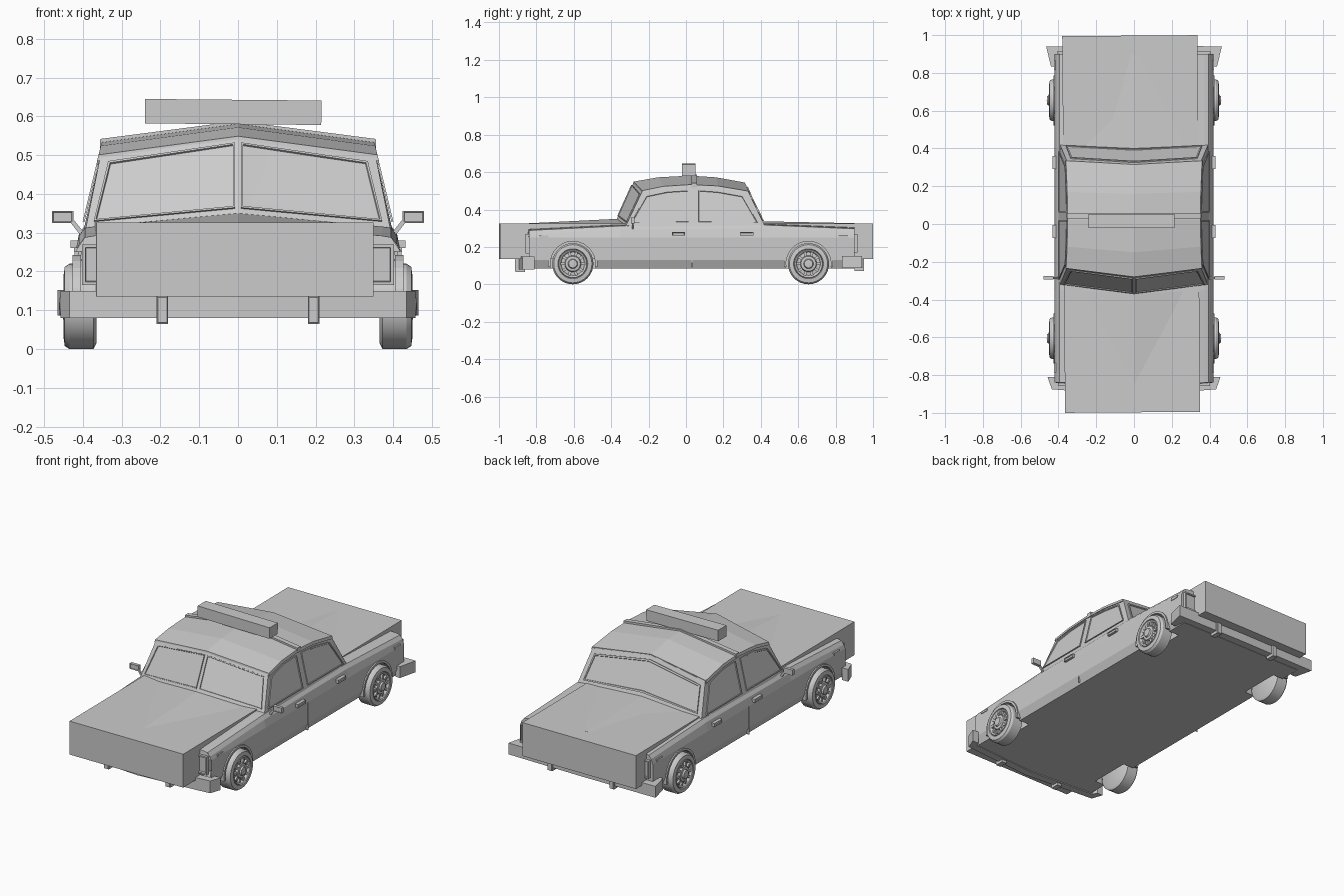
import bpy, bmesh, math
from mathutils import Vector, Matrix

if "Cube" in bpy.data.objects:
    bpy.data.objects.remove(bpy.data.objects["Cube"])


def finish(name, bm):
    bmesh.ops.remove_doubles(bm, verts=bm.verts, dist=1e-5)
    bmesh.ops.recalc_face_normals(bm, faces=bm.faces)
    me = bpy.data.meshes.new(name)
    bm.to_mesh(me)
    bm.free()
    ob = bpy.data.objects.new(name, me)
    bpy.context.collection.objects.link(ob)
    return ob


def box(name, x, y, z, rot=None):
    bm = bmesh.new()
    bmesh.ops.create_cube(bm, size=1)
    size = Vector((x[1] - x[0], y[1] - y[0], z[1] - z[0]))
    mid = Vector((x[0] + x[1], y[0] + y[1], z[0] + z[1])) / 2
    bmesh.ops.transform(bm, verts=bm.verts, matrix=Matrix.Translation(mid) @ (rot or Matrix()) @ Matrix.Diagonal(size).to_4x4())
    return finish(name, bm)


def prism(name, pts, vec, frame=0, recess=0):
    """Polygon pushed out along vec; optional frame with a recessed middle."""
    bm = bmesh.new()
    vec = Vector(vec)
    face = bm.faces.new([bm.verts.new(p) for p in pts])
    ext = bmesh.ops.extrude_face_region(bm, geom=[face], use_keep_orig=True)
    bmesh.ops.translate(bm, verts=[g for g in ext['geom'] if isinstance(g, bmesh.types.BMVert)], vec=vec)
    top = [g for g in ext['geom'] if isinstance(g, bmesh.types.BMFace)]
    if frame:
        bmesh.ops.recalc_face_normals(bm, faces=bm.faces)
        bmesh.ops.inset_individual(bm, faces=top, thickness=frame)
        bmesh.ops.inset_individual(bm, faces=top, thickness=0.002, depth=-recess)
    return finish(name, bm)


def sides(fn):
    for s, label in ((1, "right"), (-1, "left")):
        fn(s, label)


def loft(name, sections):
    """Skin closed half-sections mirrored in x."""
    bm = bmesh.new()
    rings = []
    for half in sections:
        ring = half + [(-x, y, z) for x, y, z in half[-2:0:-1]]
        rings.append([bm.verts.new(p) for p in ring])
    n = len(rings[0])
    for a, b in zip(rings, rings[1:]):
        for i in range(n):
            j = (i + 1) % n
            bm.faces.new((a[i], a[j], b[j], b[i]))
    bm.faces.new(rings[0])
    bm.faces.new(rings[-1])
    return finish(name, bm)


def lathe(name, profile, s, y, z, steps=32):
    """Revolve (radius, x) points about a sideways axis."""
    bm = bmesh.new()
    vs = [bm.verts.new((x, r, 0)) for r, x in profile]
    es = [bm.edges.new(p) for p in zip(vs, vs[1:])]
    bmesh.ops.spin(bm, geom=vs + es, cent=(0, 0, 0), axis=(1, 0, 0), angle=2 * math.pi, steps=steps)
    for v in bm.verts:
        v.co = (s * v.co.x, v.co.y + y, v.co.z + z)
    return finish(name, bm)


# lower body: nose to tail
def section(y, edge, peak, centre_shift=0):
    c = y + centre_shift
    return [(0, c, .085), (.40, y, .085), (.42, y, .13), (.42, y, .25),
            (.41, y, edge - .02), (.395, y, edge), (.372, y, edge + .004), (0, c, peak)]


body = loft("body", [section(-.84, .288, .325, -.03), section(-.35, .312, .35, -.02),
                     section(.40, .318, .337), section(.90, .297, .327)])

# wheel wells cut from the body
WHEELS = (("front", -.605), ("rear", .655))
for axle, y in WHEELS:
    for s in (1, -1):
        cut = lathe("wheel_well_cutter", [(0, .335), (.122, .335), (.122, .5), (0, .5)], s, y, .11)
        mod = body.modifiers.new("well", 'BOOLEAN')
        mod.operation, mod.solver, mod.object = 'DIFFERENCE', 'EXACT', cut
        bpy.context.view_layer.objects.active = body
        bpy.ops.object.modifier_apply(modifier=mod.name)
        bpy.data.objects.remove(cut)

# long box running through the bonnet and boot
box("bonnet_boot_box", (-.3725, .3425), (-.997, .997), (.135, .326), Matrix.Rotation(.0075, 4, 'Z'))

# cabin: (edge y, edge z, ridge y, ridge z) along the roof
ROOF = [(-.235, .495, -.28, .545), (-.12, .518, -.15, .568), (.02, .527, .02, .577),
        (.17, .52, .16, .568), (.335, .492, .315, .54)]


def side_x(z):
    return .40 - (z - .31) * .24


cabin = [[(0, -.37, .30), (.392, -.32, .30), (.392, -.32, .315), (0, -.37, .35)]]
cabin += [[(0, ry, .30), (.40, ey, .30), (side_x(ez), ey, ez), (0, ry, rz)] for ey, ez, ry, rz in ROOF]
cabin += [[(0, .40, .30), (.392, .42, .30), (.392, .42, .315), (0, .40, .337)]]
loft("cabin", cabin)

# roof lip along both sides and over the windscreen
lip = []
for ey, ez, ry, rz in ROOF:
    x = side_x(ez)
    lip.append([(0, ry - .004, rz - .012), (x + .008, ey, ez - .010), (x + .004, ey, ez + .006), (0, ry, rz + .004)])
loft("roof_panel", lip)


# window frames
def windows(s, label):
    def on_side(pts):
        return [(s * side_x(z), y, z) for y, z in pts]
    prism(label + "_front_window", on_side([(-.295, .328), (-.215, .475), (-.1, .50), (.02, .505), (.02, .328)]),
          (s * .005, 0, .001), .008, .004)
    prism(label + "_rear_window", on_side([(.062, .328), (.062, .505), (.17, .50), (.305, .475), (.385, .328)]),
          (s * .005, 0, .001), .008, .004)
    prism(label + "_windscreen", [(s * .008, -.362, .362), (s * .372, -.316, .328), (s * .335, -.243, .482),
                                  (s * .008, -.286, .53)], (0, -.006, .003), .007, .005)


sides(windows)
prism("rear_window", [(-.36, .411, .337), (0, .393, .355), (.36, .411, .337), (.335, .346, .47), (0, .325, .52),
                      (-.335, .346, .47)], (0, .006, .002), .010, .004)


# bumpers: plan outline extruded upward
def bumper(name, half, z0, z1):
    plan = half + [(-x, y) for x, y in half[::-1] if x > 0]
    # the centre points appear once, so reorder into a clean loop
    outer, inner = half[:3], half[3:]
    plan = [(-x, y) for x, y in outer[:0:-1]] + outer + inner + [(-x, y) for x, y in inner[-2::-1]]
    prism(name, [(x, y, z0) for x, y in plan], (0, 0, z1 - z0))


bumper("front_bumper", [(0, -.91), (.435, -.875), (.458, -.81), (.42, -.81), (.41, -.835), (0, -.865)], .08, .15)
bumper("rear_bumper", [(0, .945), (.465, .94), (.44, .835), (.41, .835), (.40, .90), (0, .90)], .087, .152)


# headlights, taillights, markers, handles, mirrors, bumper guards
def details(s, label):
    def rect_y(x0, x1, z0, z1, y):
        return [(s * x0, y, z0), (s * x1, y, z0), (s * x1, y, z1), (s * x0, y, z1)]

    def rect_x(y0, y1, z0, z1, x):
        return [(s * x, y0, z0), (s * x, y1, z0), (s * x, y1, z1), (s * x, y0, z1)]
    prism(label + "_headlight", rect_y(.28, .402, .165, .27, -.835), (0, -.022, 0), .012, .012)
    prism(label + "_taillight", rect_y(.30, .405, .17, .27, .895), (0, .022, 0), .010, .006)
    prism(label + "_front_marker", rect_x(-.785, -.735, .25, .262, .41), (s * .013, 0, 0))
    prism(label + "_rear_marker", rect_x(.815, .865, .25, .265, .41), (s * .013, 0, 0))
    for part, y in (("front", -.04), ("rear", .325)):
        prism(label + "_" + part + "_handle", rect_x(y - .035, y + .035, .26, .28, .41), (s * .022, 0, 0), .005, .004)
    prism(label + "_door_seam", rect_x(.030, .034, .09, .25, .41), (s * .0115, 0, 0))
    prism(label + "_mirror", rect_y(.425, .48, .325, .356, -.275), (0, -.018, 0), .004, .002)
    prism(label + "_mirror_arm", [(s * .385, -.28, .285), (s * .40, -.28, .285), (s * .435, -.28, .33),
                                  (s * .425, -.28, .335)], (0, -.01, 0))
    prism(label + "_front_guard", rect_y(.18, .21, .065, .137, -.86), (0, -.05, .0), .003, -.003)
    prism(label + "_rear_guard", rect_y(.18, .21, .07, .14, .90), (0, .05, 0), .003, -.003)
    # roof rack bar with feet
    prism(label + "_rack_bar", [(0, .03, .577), (s * .355, .03, .53), (s * .355, .03, .542), (0, .03, .588)],
          (0, .028, 0))
    prism(label + "_rack_end_foot", rect_y(.346, .356, .515, .54, .03), (0, .028, 0))
    prism(label + "_rack_inner_foot", rect_y(.178, .20, .545, .562, .03), (0, .028, 0))


sides(details)

# light bar on the roof
box("roof_light_bar", (-.24, .215), (-.022, .052), (.58, .643), Matrix.Rotation(.009, 4, 'Y'))

# wheels with rim lugs, plus arch lips
TYRE = [(0, .365), (.095, .365), (.11, .373), (.11, .435), (.102, .447), (.080, .450), (.075, .440)]
RIM = [(.078, .442), (.074, .449), (.068, .446), (.062, .436), (.044, .438), (.040, .450), (.026, .452),
       (.022, .460), (0, .462)]
for axle, y in WHEELS:
    for s, label in ((1, "right"), (-1, "left")):
        tag = axle + "_" + label
        for part, prof in (("tyre", TYRE), ("rim", RIM)):
            ob = lathe(tag + "_" + part, prof, s, y, .11)
            bpy.ops.object.select_all(action='DESELECT')
            ob.select_set(True)
            bpy.context.view_layer.objects.active = ob
            bpy.ops.object.shade_smooth_by_angle(angle=math.radians(30))
        bm = bmesh.new()
        for i in range(10):
            m = (Matrix.Translation((s * .441, y, .11)) @ Matrix.Rotation(i * math.pi / 5, 4, 'X')
                 @ Matrix.Translation((0, .054, 0)) @ Matrix.Diagonal((.014, .022, .014, 1)))
            bmesh.ops.create_cube(bm, size=1, matrix=m)
        finish(tag + "_rim_lugs", bm)
        arc = [math.radians(-8 + 196 * i / 14) for i in range(15)]
        ring = [(s * .405, y + r * math.cos(a), .11 + r * math.sin(a))
                for r, angles in ((.120, arc), (.133, arc[::-1])) for a in angles]
        prism(tag + "_arch_lip", ring, (s * .022, 0, 0))
